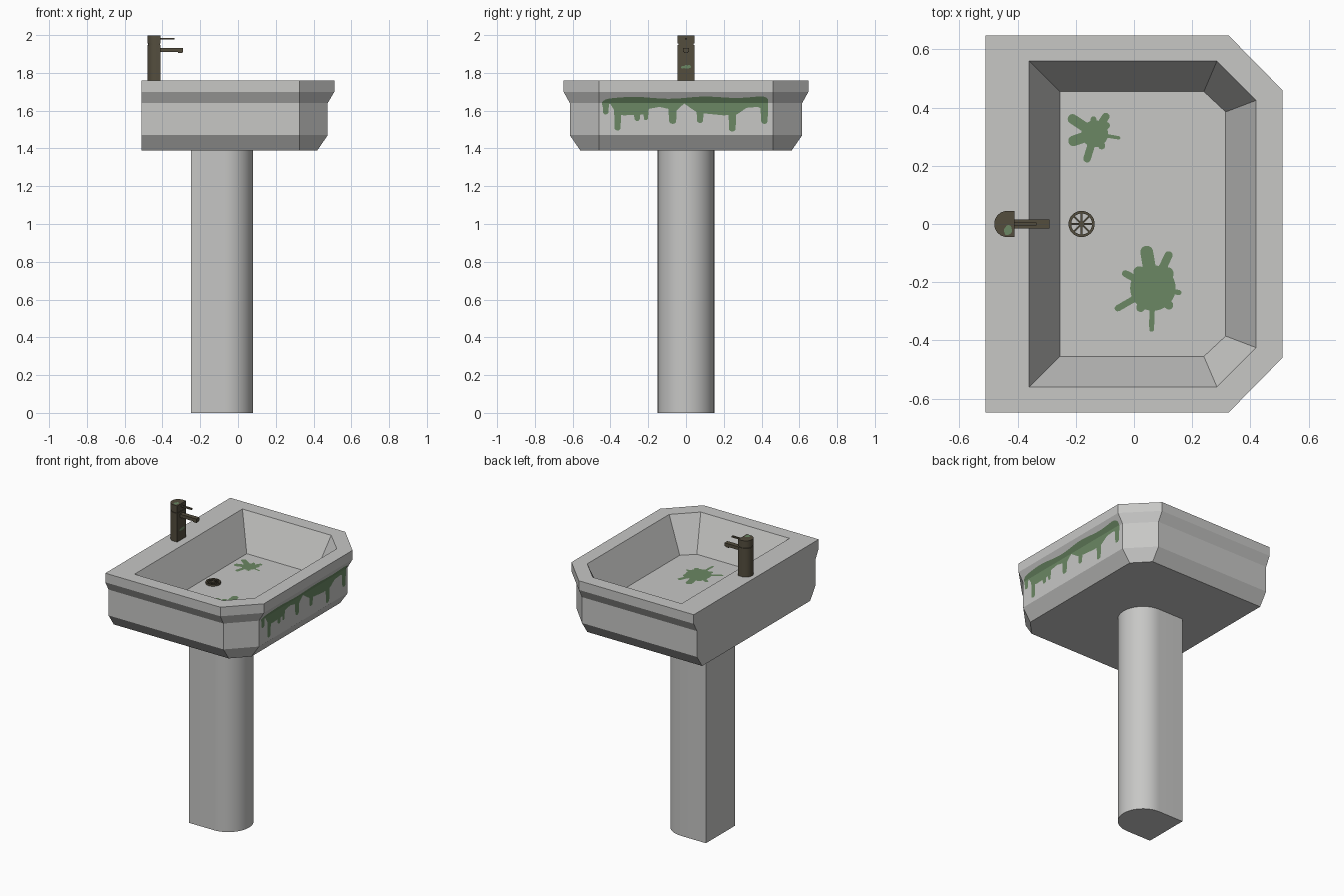
import bpy, bmesh, math
from mathutils import Vector

if "Cube" in bpy.data.objects:
    bpy.data.objects.remove(bpy.data.objects["Cube"])


def material(name, rgb):
    m = bpy.data.materials.new(name)
    m.diffuse_color = (*rgb, 1)
    m.use_nodes = True
    m.node_tree.nodes["Principled BSDF"].inputs["Base Color"].default_value = m.diffuse_color
    return m


CERAMIC = material("grey ceramic", (0.57, 0.57, 0.56))
METAL = material("dark bronze", (0.088, 0.075, 0.048))
SLIME = material("green slime", (0.145, 0.245, 0.125))


def make(name, bm, mat, smooth=False, recalc=True):
    if recalc:
        bmesh.ops.recalc_face_normals(bm, faces=bm.faces[:])
    me = bpy.data.meshes.new(name)
    bm.to_mesh(me)
    bm.free()
    me.materials.append(mat)
    ob = bpy.data.objects.new(name, me)
    bpy.context.collection.objects.link(ob)
    if smooth:
        bpy.ops.object.select_all(action='DESELECT')
        ob.select_set(True)
        bpy.context.view_layer.objects.active = ob
        bpy.ops.object.shade_smooth_by_angle(angle=math.radians(30))
    return ob


def loft(bm, rings):
    """Skin a stack of equal closed rings and cap both ends."""
    vs = [[bm.verts.new(p) for p in r] for r in rings]
    n = len(vs[0])
    for a, b in zip(vs, vs[1:]):
        for i in range(n):
            j = (i + 1) % n
            bm.faces.new((a[i], a[j], b[j], b[i]))
    bm.faces.new(vs[0][::-1])
    bm.faces.new(vs[-1])


def box(bm, x0, x1, y0, y1, z0, z1):
    loft(bm, [[(x0, y0, z), (x1, y0, z), (x1, y1, z), (x0, y1, z)] for z in (z0, z1)])


# Basin: chamfered outline lofted up the outside and down into the bowl
def outline(xb, xc, xf, yc, ys, z):
    return [(xb, -ys, z), (xc, -ys, z), (xf, -yc, z), (xf, yc, z), (xc, ys, z), (xb, ys, z)]


FLOOR = 1.535
bm = bmesh.new()
loft(bm, [outline(-.51, .325, .42, .46, .56, 1.39),
          outline(-.51, .325, .475, .46, .615, 1.47),
          outline(-.51, .325, .475, .46, .615, 1.64),
          outline(-.51, .325, .51, .46, .648, 1.70),
          outline(-.51, .325, .51, .46, .648, 1.76),
          outline(-.36, .285, .42, .425, .56, 1.76),
          outline(-.255, .24, .315, .385, .455, FLOOR)])
make("basin", bm, CERAMIC)


# D-shaped columns: half round on one side, flat on the other
def d_profile(cx, r, flat, side, z, n=24):
    pts = [(cx + side * r * math.cos(a), r * math.sin(a), z)
           for a in (math.pi * (i / n - 0.5) for i in range(n + 1))]
    return pts + [(flat, r, z), (flat, -r, z)]


def d_column(name, cx, r, flat, side, levels, mat):
    bm = bmesh.new()
    loft(bm, [d_profile(cx, r - inset, flat - side * -inset, side, z) for z, inset in levels])
    return make(name, bm, mat, True)


d_column("pedestal", -.07, .15, -.25, 1, [(0, 0), (1.392, 0)], CERAMIC)

# Tap: body, recessed neck and cap
d_column("tap_body", -.435, .045, -.41, -1,
         [(1.76, 0), (1.948, 0), (1.948, .004), (1.956, .004), (1.956, 0), (1.998, 0)], METAL)
bm = bmesh.new()
box(bm, -.415, -.29, -.015, .015, 1.911, 1.932)
box(bm, -.318, -.294, -.011, .011, 1.904, 1.911)
make("tap_spout", bm, METAL)
bm = bmesh.new()
box(bm, -.415, -.335, -.006, .006, 1.976, 1.985)
make("tap_handle", bm, METAL)

# Drain: ring, hub and eight spokes
bm = bmesh.new()
N, C = 32, Vector((-.18, 0, 0))
ring = [[bm.verts.new((C.x + r * math.cos(math.tau * i / N), r * math.sin(math.tau * i / N), z))
         for r, z in ((.045, FLOOR), (.045, FLOOR + .012), (.036, FLOOR + .012), (.036, FLOOR))]
        for i in range(N)]
for i in range(N):
    a, b = ring[i], ring[(i + 1) % N]
    for k in range(4):
        bm.faces.new((a[k], b[k], b[(k + 1) % 4], a[(k + 1) % 4]))
for i in range(8):
    d = Vector((math.cos(math.tau * i / 8), math.sin(math.tau * i / 8), 0))
    p = Vector((-d.y, d.x, 0)) * .003
    loft(bm, [[C + q + Vector((0, 0, z)) for q in (d * .006 - p, d * .039 - p, d * .039 + p, d * .006 + p)]
              for z in (FLOOR, FLOOR + .01)])
loft(bm, [[(C.x + .009 * math.cos(math.tau * k / 12), .009 * math.sin(math.tau * k / 12), z)
           for k in range(12)] for z in (FLOOR, FLOOR + .011)])
make("drain", bm, METAL)


# Slime splats: a round core with finger-like arms, as a polar outline
def splat_radius(a, core, arms):
    best = core
    for ax, ay, w in arms:
        length, d = math.hypot(ax, ay), a - math.atan2(ay, ax)
        s, c, reach = abs(math.sin(d)), math.cos(d), math.hypot(ax, ay) - w
        if c <= 0:
            continue
        t = w / max(s, 1e-6)
        if t * c > reach:
            q = w * w - (reach * s) ** 2
            t = reach * c + math.sqrt(q) if q > 0 else 0
        best = max(best, min(t, length))
    return best


def splat(name, centre, core, arms, u=(1, 0, 0), v=(0, 1, 0), n=240):
    centre, u, v = Vector(centre), Vector(u), Vector(v)
    bm = bmesh.new()
    mid = bm.verts.new(centre)
    rim = []
    for i in range(n):
        a = math.tau * i / n
        r = splat_radius(a, core, arms)
        rim.append(bm.verts.new(centre + (u * math.cos(a) + v * math.sin(a)) * r))
    for i in range(n):
        bm.faces.new((mid, rim[i], rim[(i + 1) % n]))
    make(name, bm, SLIME, recalc=False)


splat("large_splat", (.065, -.22, FLOOR + .003), .078,
      [(-.025, .145, .022), (.06, .125, .014), (-.13, -.075, .011), (-.005, -.15, .009),
       (.098, -.017, .009), (-.105, .055, .012), (.065, .065, .022), (-.06, .07, .02),
       (.065, -.07, .015), (-.05, -.08, .015)])
splat("small_splat", (-.135, .31, FLOOR + .003), .046,
      [(.045, .07, .013), (-.09, .06, .017), (-.09, -.03, .018), (-.03, -.098, .013),
       (.088, -.015, .006), (.05, .035, .012), (.03, -.052, .012), (-.005, .06, .01)])
splat("tap_top_splat", (-.433, -.022, 2.0), .014, [(.004, .018, .01), (-.006, -.016, .009)])
splat("tap_face_splat", (-.407, 0, 1.832), .01,
      [(0.026, 0.001, .008), (-.026, -.003, .006)], (0, 1, 0), (0, 0, 1))

# Slime drips running down the +x side: an upper edge line plus rounded drips
BASE = [(-.445, 1.63), (-.40, 1.635), (-.37, 1.585), (-.33, 1.575), (-.22, 1.58), (-.195, 1.61),
        (-.14, 1.62), (-.05, 1.60), (-.01, 1.638), (.03, 1.61), (.06, 1.59), (.10, 1.585),
        (.20, 1.575), (.27, 1.58), (.32, 1.615), (.38, 1.62), (.42, 1.60), (.435, 1.62)]
DRIPS = [(-.425, .016, 1.58), (-.362, .018, 1.495), (-.258, .015, 1.545), (-.212, .012, 1.55),
         (-.07, .02, 1.53), (.075, .018, 1.535), (.245, .019, 1.49), (.415, .018, 1.53)]


def lower_edge(y):
    z = 1.635
    for (y0, z0), (y1, z1) in zip(BASE, BASE[1:]):
        if y0 <= y <= y1:
            z = z0 + (z1 - z0) * (y - y0) / (y1 - y0)
    for c, w, tip in DRIPS:
        d = abs(y - c) / w
        if d < 1:
            z = min(z, tip + w * (1 - math.sqrt(1 - d * d)))
    return z


bm = bmesh.new()
rows, steps = [], 260
for i in range(steps + 1):
    y = -.445 + .88 * i / steps
    top = 1.668 + .005 * math.sin(y * 17) + .007 * max(0, y) / .43
    top -= .02 * (abs(y + .005) / .44) ** 30
    rows.append([bm.verts.new((.479, y, lower_edge(y))), bm.verts.new((.479, y, 1.64)),
                 bm.verts.new((.479 + (top - 1.64) * .035 / .06, y, top))])
for a, b in zip(rows, rows[1:]):
    for k in (0, 1):
        bm.faces.new((a[k], b[k], b[k + 1], a[k + 1]))
make("slime_drips", bm, SLIME, recalc=False)
